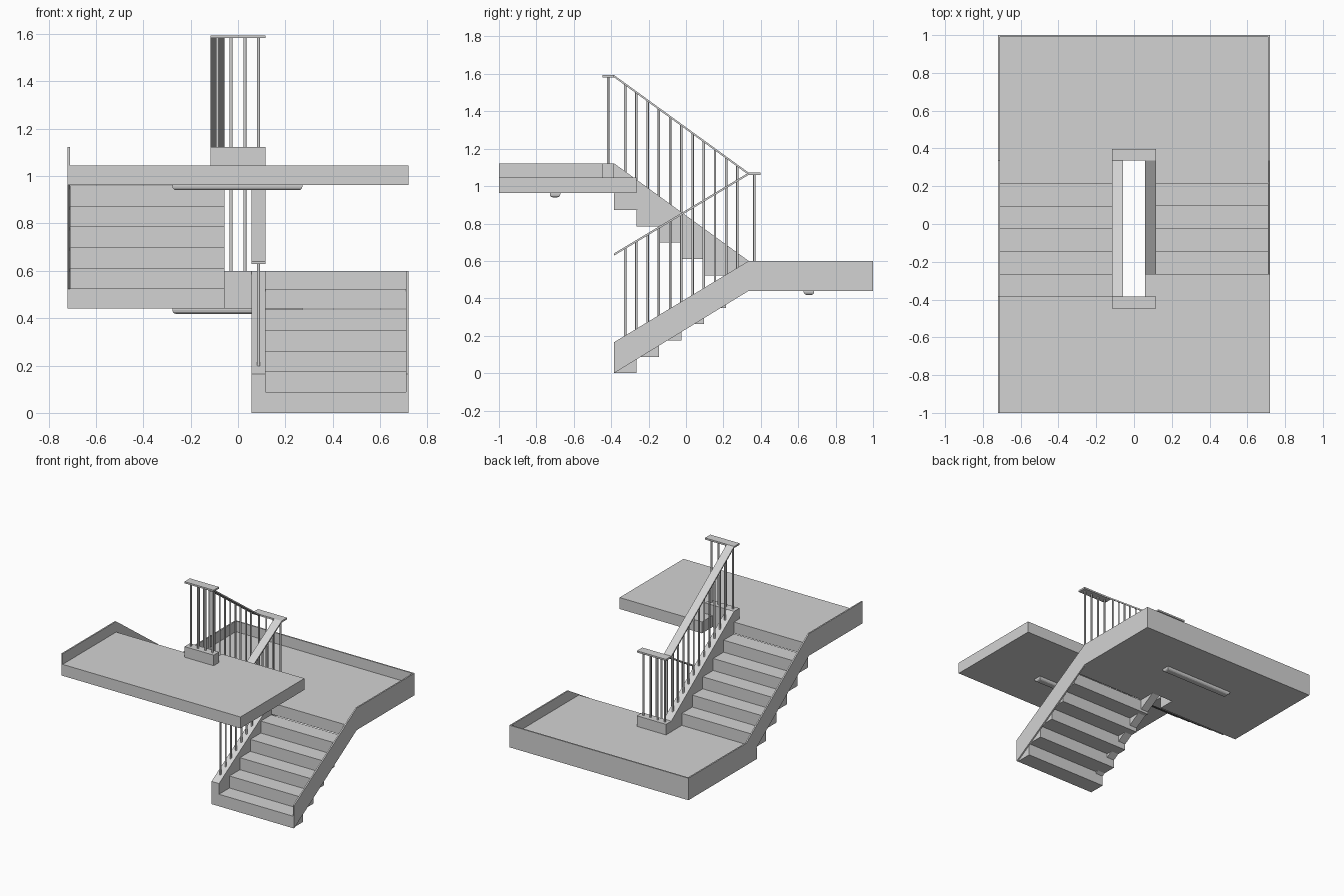
import bpy, bmesh
from mathutils import Vector

cube = bpy.data.objects.get("Cube")
if cube:
    bpy.data.objects.remove(cube, do_unlink=True)

grey = bpy.data.materials.new("light_grey")
grey.use_nodes = True
grey.diffuse_color = (0.65, 0.65, 0.65, 1)
grey.node_tree.nodes["Principled BSDF"].inputs["Base Color"].default_value = (0.65, 0.65, 0.65, 1)


def finish(name, bm):
    bmesh.ops.recalc_face_normals(bm, faces=bm.faces)
    mesh = bpy.data.meshes.new(name)
    bm.to_mesh(mesh)
    bm.free()
    mesh.materials.append(grey)
    obj = bpy.data.objects.new(name, mesh)
    bpy.context.collection.objects.link(obj)
    return obj


def prism(name, points, axis, lo, hi):
    """Extrude a profile: (y, z) points along x, or (x, y) points along z."""
    bm = bmesh.new()
    place = (lambda a, b: (lo, a, b)) if axis == "x" else (lambda a, b: (a, b, lo))
    face = bm.faces.new([bm.verts.new(place(a, b)) for a, b in points])
    moved = bmesh.ops.extrude_face_region(bm, geom=[face])["geom"]
    d = hi - lo
    offset = Vector((d, 0, 0)) if axis == "x" else Vector((0, 0, d))
    bmesh.ops.translate(bm, vec=offset, verts=[v for v in moved if isinstance(v, bmesh.types.BMVert)])
    return finish(name, bm)


def box(name, x0, x1, y0, y1, z0, z1):
    return prism(name, [(x0, y0), (x1, y0), (x1, y1), (x0, y1)], "z", z0, z1)


def baluster(name, x, y, z0, z1):
    bm = bmesh.new()
    bmesh.ops.create_cone(bm, cap_ends=True, segments=10, radius1=R, radius2=R, depth=z1 - z0)
    bmesh.ops.translate(bm, verts=bm.verts, vec=(x, y, (z0 + z1) / 2))
    obj = finish(name, bm)
    for p in obj.data.polygons:
        p.use_smooth = abs(p.normal.z) < 0.5


# Shared dimensions
W, IN, OUT = 0.72, 0.057, 0.117     # half width, inner and outer faces of the inner stringers
T = 0.01                            # thin outer wall
A, B = -0.385, 0.335                # ends of the flights
RUN, RISE = 0.12, 0.0872
LOW, MID, TOP = 0.44, 0.523, 0.6    # lower landing: underside, floor, kerb top
UP = 0.522                          # height between the landings
R = 0.0065
RAIL = 0.012
E = 0.062                           # depth of the kerbs

# Landing slabs, notched around the stair well
prism("lower_landing", [(-W, 1), (-W, B - RUN), (-IN, B - RUN), (-IN, B),
                        (IN, B), (IN, B - RUN), (W, B - RUN), (W, 1)], "z", LOW, MID)
prism("upper_landing", [(-W, -1), (W, -1), (W, A + RUN), (IN, A + RUN), (IN, A), (-W, A)],
      "z", LOW + UP, MID + UP)

# Steps
for i in range(5):
    y = A + i * RUN
    box(f"lower_step_{i + 1}", IN, W - T, y, y + RUN, i * RISE, (i + 1) * RISE)
    y = B - (i + 1) * RUN
    z = MID + i * RISE
    box(f"upper_step_{i + 1}", -W + T, -IN, y - RUN, y, z, z + RISE)

# Stringers; the outer ones run on as landing walls
lower = [(A, 0), (A, 0.165), (B, TOP), (B, LOW)]
upper = [(B, LOW), (B, TOP), (A, TOP + UP), (A, LOW + UP)]
prism("lower_inner_stringer", lower, "x", IN, OUT)
prism("upper_inner_stringer", upper, "x", -OUT, -IN)
prism("lower_outer_stringer", lower[:3] + [(1, TOP), (1, LOW)] + lower[3:], "x", W - T, W)
prism("upper_outer_stringer", [(1, LOW), (1, TOP)] + upper[1:3]
      + [(-1, TOP + UP), (-1, LOW + UP)] + upper[3:] + upper[:1], "x", -W, -W + T)
box("lower_back_wall", -W, W, 1 - T, 1, LOW, TOP)

# Kerbs at the ends of the stair well
box("lower_kerb", -OUT, OUT, B, B + E, MID, TOP)
box("upper_kerb", -OUT, OUT, A - E, A, MID + UP, TOP + UP)

# Handrails
H = 1.072                           # top of the rail at the lower landing
S = 0.64                            # start of the lower rail
prism("lower_handrail", [(A, S - RAIL), (A, S), (B, H), (B, H - RAIL)], "x", IN, OUT)
prism("upper_handrail", [(B, H - RAIL), (B, H), (A, H + UP), (A, H + UP - RAIL)], "x", -OUT, -IN)
box("lower_rail_end", -OUT, OUT, B, B + E, H - RAIL, H)
box("upper_rail_end", -OUT, OUT, A - E, A, H + UP - RAIL, H + UP)

# Balusters along both flights
mid = (IN + OUT) / 2
for i in range(1, 12):
    t = i / 12
    step = (B - A) * t
    baluster(f"lower_baluster_{i}", mid, A + step,
             0.16 + (TOP - 0.165) * t, S - RAIL / 2 + (H - S) * t)
    baluster(f"upper_baluster_{i}", -mid, B - step, TOP - 0.005 + UP * t, H - RAIL / 2 + UP * t)

# Balusters on the kerbs
for i in range(4):
    x = mid * (2 * i / 3 - 1)
    baluster(f"lower_kerb_baluster_{i + 1}", x, B + E / 2, TOP, H - RAIL / 2)
    baluster(f"upper_kerb_baluster_{i + 1}", x, A - E / 2, TOP + UP, H + UP - RAIL / 2)


# Ceiling lamps below the landings
def lamp(name, y, z):
    obj = box(name, -0.277, 0.272, y - 0.028, y + 0.028, z - 0.022, z)
    bm = bmesh.new()
    bm.from_mesh(obj.data)
    edges = [e for e in bm.edges if all(v.co.z < z - 0.01 for v in e.verts)]
    bmesh.ops.bevel(bm, geom=edges, offset=0.016, segments=3, profile=0.5, affect="EDGES")
    bm.to_mesh(obj.data)
    bm.free()


lamp("lower_lamp", 0.657, LOW)
lamp("upper_lamp", -0.7, LOW + UP)
